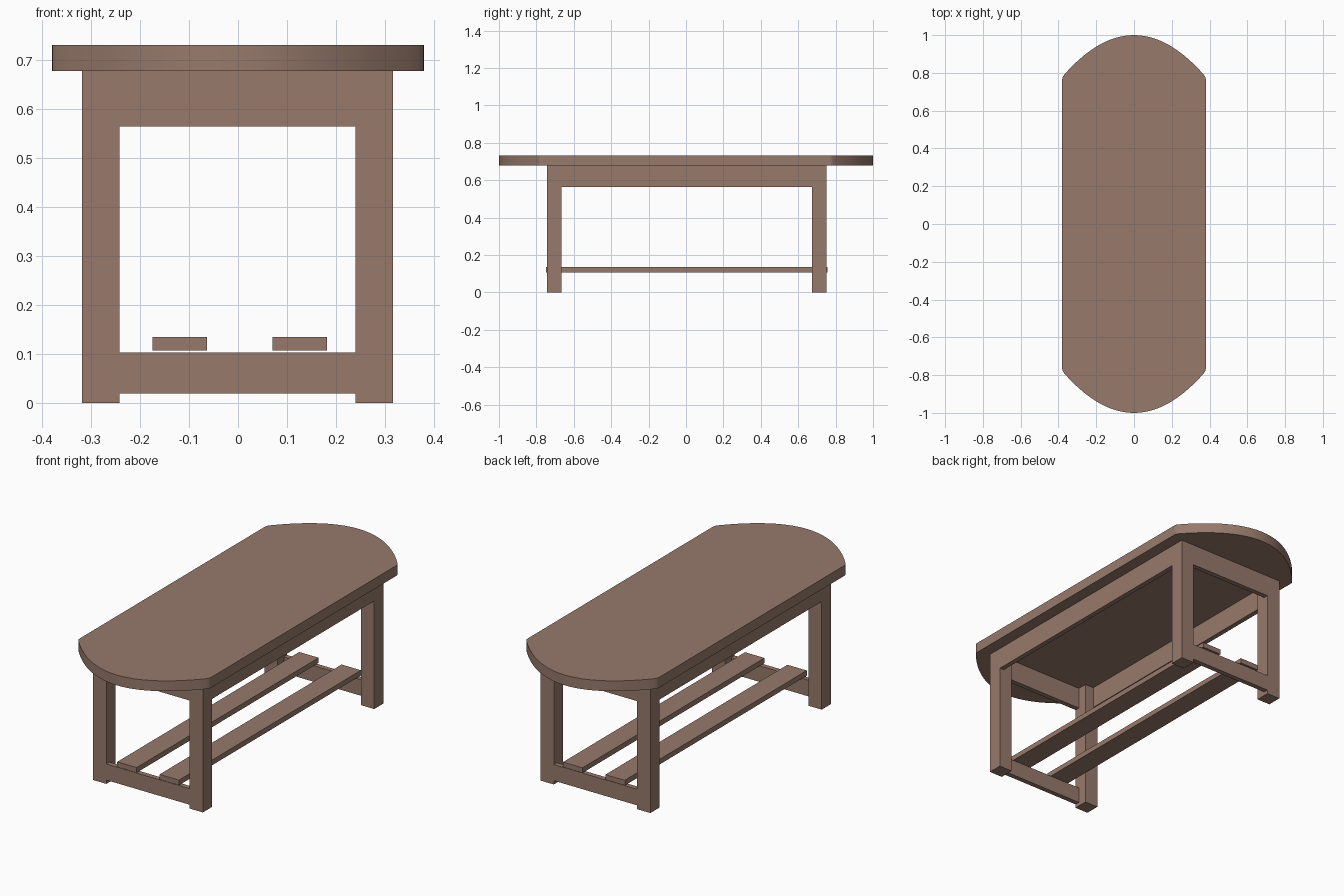
import bpy
import bmesh

cube = bpy.data.objects.get("Cube")
if cube:
    bpy.data.objects.remove(cube, do_unlink=True)

wood = bpy.data.materials.new("brown_wood")
wood.use_nodes = True
colour = (0.31, 0.195, 0.15, 1)
wood.diffuse_color = colour
wood.node_tree.nodes["Principled BSDF"].inputs["Base Color"].default_value = colour


def finish(name, bm):
    bmesh.ops.recalc_face_normals(bm, faces=bm.faces)
    mesh = bpy.data.meshes.new(name)
    bm.to_mesh(mesh)
    bm.free()
    mesh.materials.append(wood)
    obj = bpy.data.objects.new(name, mesh)
    bpy.context.collection.objects.link(obj)
    return obj


def box(name, x, y, z):
    """Box spanning the (low, high) range on each axis."""
    bm = bmesh.new()
    bmesh.ops.create_cube(bm, size=1)
    for v in bm.verts:
        v.co = [r[0] + (c + 0.5) * (r[1] - r[0]) for c, r in zip(v.co, (x, y, z))]
    return finish(name, bm)


# Table top: straight sides with bowed ends and softened corners
STEPS = 28
half = 0.37
end = [(0.38, 0.765), (0.379, 0.776)]
for i in range(STEPS + 1):
    x = half * (1 - 2 * i / STEPS)
    end.append((x, 1 - 0.21 * (x / half) ** 2))
end += [(-0.379, 0.776), (-0.38, 0.765)]
outline = end + [(-x, -y) for x, y in end]
bm = bmesh.new()
face = bm.faces.new([bm.verts.new((x, y, 0.678)) for x, y in outline])
ext = bmesh.ops.extrude_face_region(bm, geom=[face])
bmesh.ops.translate(bm, vec=(0, 0, 0.054),
                    verts=[g for g in ext["geom"] if isinstance(g, bmesh.types.BMVert)])
top = finish("table_top", bm)
bpy.ops.object.select_all(action="DESELECT")
top.select_set(True)
bpy.context.view_layer.objects.active = top
bpy.ops.object.shade_smooth_by_angle(angle=0.5)

# Frame extents
X0, X1, Y0, Y1 = -0.319, 0.317, -0.743, 0.75
LEG, BOARD = 0.077, 0.026
SIDES = {"right": (X0, 1), "left": (X1, -1)}
ENDS = {"front": (Y0, 1), "back": (Y1, -1)}


def inward(edge, depth):
    pos, sign = edge
    return sorted((pos, pos + sign * depth))


# Legs
for e, ey in ENDS.items():
    for s, sx in SIDES.items():
        box(f"{e}_{s}_leg", inward(sx, LEG), inward(ey, LEG), (0, 0.678))

# Aprons and low stretchers, flush with the outside of the legs
inner_x = (X0 + LEG, X1 - LEG)
inner_y = (Y0 + LEG, Y1 - LEG)
for e, ey in ENDS.items():
    box(f"{e}_apron", inner_x, inward(ey, BOARD), (0.565, 0.678))
    box(f"{e}_stretcher", inner_x, inward(ey, BOARD), (0.02, 0.104))
for s, sx in SIDES.items():
    box(f"{s}_apron", inward(sx, BOARD), inner_y, (0.565, 0.678))

# Foot slats
for s, x in (("right", -0.175), ("left", 0.07)):
    box(f"{s}_foot_slat", (x, x + 0.112), (-0.748, 0.756), (0.108, 0.135))
